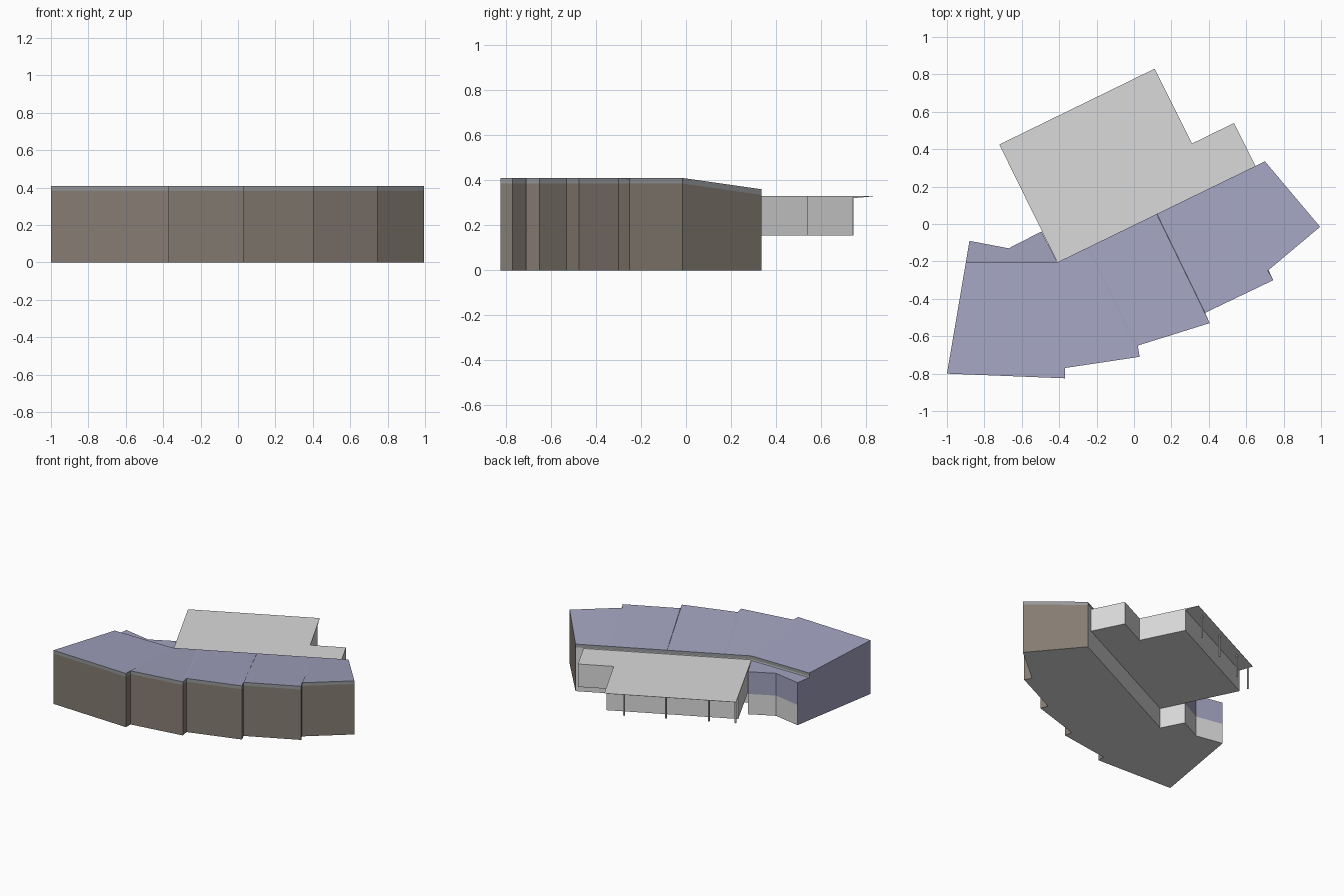
import bpy, bmesh
from mathutils import Vector

if "Cube" in bpy.data.objects:
    bpy.data.objects.remove(bpy.data.objects["Cube"])


def material(name, rgb):
    m = bpy.data.materials.new(name)
    m.diffuse_color = (*rgb, 1)
    m.use_nodes = True
    m.node_tree.nodes["Principled BSDF"].inputs["Base Color"].default_value = m.diffuse_color
    return m


BROWN, PURPLE, FASCIA, GREY = range(4)
MATS = [material("brown_wall", (0.235, 0.2, 0.17)),
        material("purple_roof", (0.36, 0.36, 0.52)),
        material("fascia_grey", (0.3, 0.31, 0.32)),
        material("light_grey", (0.7, 0.7, 0.7))]


def build(name, faces):
    """Make an object from (points, material index) polygons."""
    bm = bmesh.new()
    for pts, mi in faces:
        f = bm.faces.new([bm.verts.new(p) for p in pts])
        f.material_index = mi
    bmesh.ops.remove_doubles(bm, verts=bm.verts, dist=1e-4)
    bmesh.ops.dissolve_degenerate(bm, edges=bm.edges, dist=1e-4)
    me = bpy.data.meshes.new(name)
    bm.to_mesh(me)
    bm.free()
    for m in MATS:
        me.materials.append(m)
    ob = bpy.data.objects.new(name, me)
    bpy.context.collection.objects.link(ob)
    return ob


def at(pts, zs):
    return [(x, y, z) for (x, y), z in zip(pts, zs)]


def ring(pts, low, high, mats):
    """Vertical walls around a counter-clockwise outline."""
    lo, hi, n = at(pts, low), at(pts, high), len(pts)
    return [([lo[i], lo[(i + 1) % n], hi[(i + 1) % n], hi[i]], mats[i])
            for i in range(n)]


def prism(name, pts, z0, z1, mats, cap, top=True):
    n = len(pts)
    faces = ring(pts, [z0] * n, [z1] * n, mats)
    faces.append((at(pts, [z0] * n)[::-1], cap))
    if top:
        faces.append((at(pts, [z1] * n), cap))
    return build(name, faces)


# Main curved block: saw-tooth front, straight back, roof falling to the back
FRONT, BACK, MID, TRIM = 0.41, 0.36, 0.155, 0.025
teeth = [(-0.37, -0.77), (0.03, -0.71), (0.02, -0.65), (0.405, -0.53),
         (0.38, -0.475), (0.745, -0.30), (0.715, -0.25), (0.995, -0.015)]
A, C = (-1, -0.80), (-0.37, -0.825)
E, B, W = (0.70, 0.335), (-0.41, -0.205), (-0.899, -0.205)
outline = [A, C] + teeth + [E, B, W]
n = len(outline)
tops = [FRONT] * (n - 3) + [BACK] * 3
eaves = [z - TRIM for z in tops]
wall_mats = [BROWN] * (n - 3) + [GREY, GREY, PURPLE]
faces = ring(outline, [0] * n, eaves, wall_mats)
faces.append((at(outline, [0] * n)[::-1], GREY))
build("main_walls", faces)

# Roof: fascia band, west plane and a strip of east planes
faces = ring(outline, eaves, tops, [FASCIA] * (n - 1) + [PURPLE])
faces.append((at([A, C, teeth[0], B, W], [FRONT] * 3 + [BACK] * 2), PURPLE))
base, span = Vector(B), Vector(E) - Vector(B)
t, feet = 0, []
for p in teeth:
    t = max(t, min(1, (Vector(p) - base).dot(span) / span.length_squared))
    feet.append(tuple(base + span * t))
feet[-1] = E
for i in range(len(teeth) - 1):
    quad = [teeth[i], teeth[i + 1], feet[i + 1], feet[i]]
    if (Vector(feet[i]) - Vector(feet[i + 1])).length < 1e-4:
        quad.pop()
    faces.append((at(quad, [FRONT, FRONT, BACK, BACK]), PURPLE))
build("main_roof", faces)

# Low rear wing: grey base, purple upper storey
wing = [W, B, (-0.495, -0.04), (-0.67, -0.13), (-0.88, -0.09)]
prism("rear_wing_base", wing, 0, MID, [GREY] * 4 + [PURPLE], GREY, top=False)
prism("rear_wing_upper", wing, MID, 0.325, [PURPLE] * 5, PURPLE)

# Raised rear annex
wall_l, wall_r = (-0.676, 0.335), (0.155, 0.74)
annex = [B, (0.65, 0.31), (0.535, 0.54), (0.31, 0.43), wall_r, wall_l]
prism("annex", annex, MID, 0.33, [GREY] * 6, GREY)

# Thin canopy continuing the annex roof
canopy = [wall_l, wall_r, (0.11, 0.83), (-0.72, 0.425)]
low = [0.32, 0.32, 0.328, 0.328]
faces = ring(canopy, low, [0.33] * 4, [GREY] * 4)
faces += [(at(canopy, [0.33] * 4), GREY), (at(canopy, low)[::-1], GREY)]
build("canopy", faces)

# Canopy posts
R = 0.005
for i, (x, y) in enumerate([(0.005, 0.74), (-0.26, 0.613),
                            (-0.53, 0.48), (-0.698, 0.398)]):
    sq = [(x - R, y - R), (x + R, y - R), (x + R, y + R), (x - R, y + R)]
    prism(f"canopy_post_{i + 1}", sq, MID, 0.325, [GREY] * 4, GREY)
